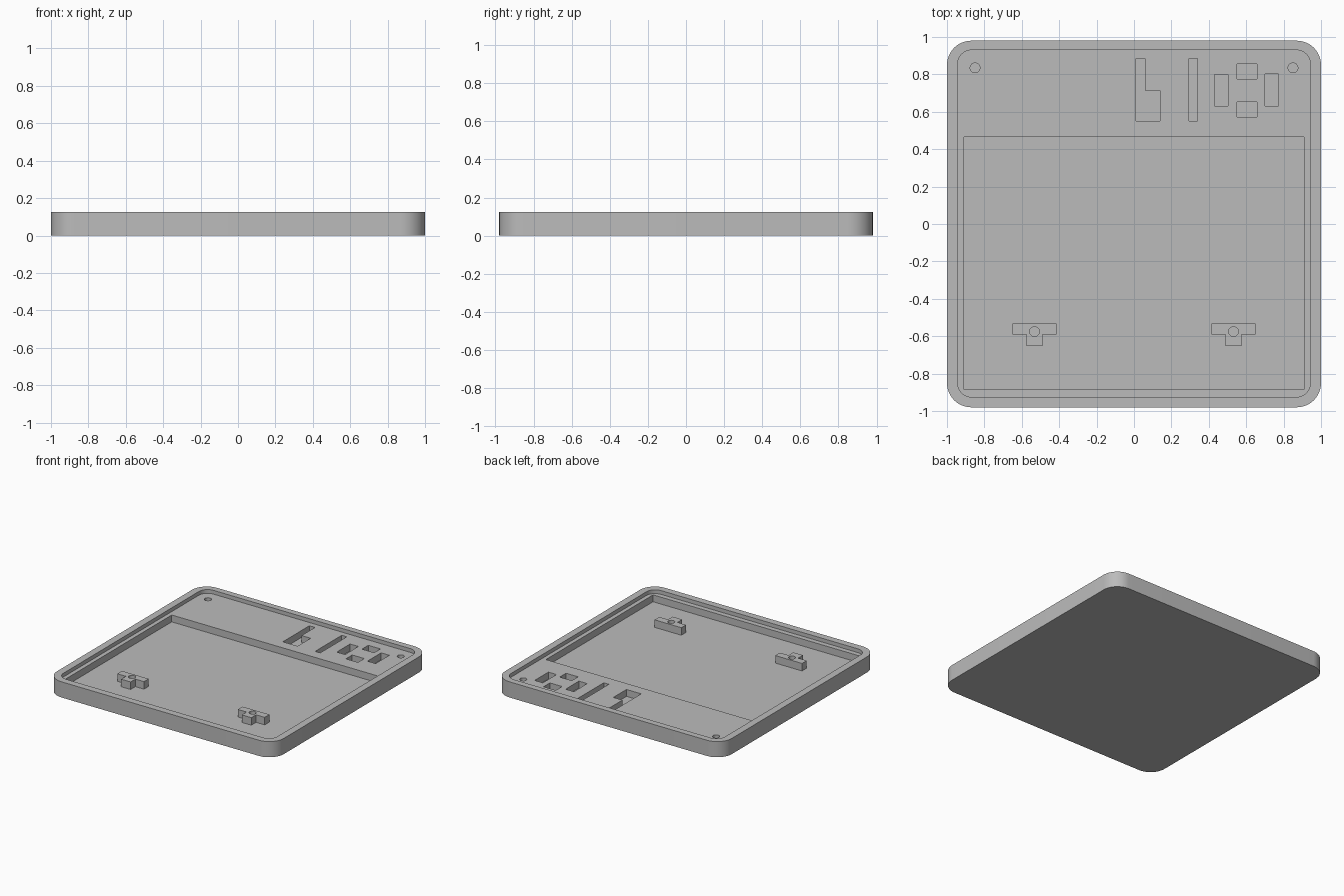
import bpy
import bmesh
from math import cos, sin, pi

old = bpy.data.objects.get("Cube")
if old:
    bpy.data.objects.remove(old, do_unlink=True)

TOP, LEDGE, FLOOR = 0.125, 0.095, 0.04

grey = bpy.data.materials.new("plain grey")
grey.use_nodes = True
grey.diffuse_color = (0.5, 0.5, 0.5, 1)
grey.node_tree.nodes["Principled BSDF"].inputs["Base Color"].default_value = (0.5, 0.5, 0.5, 1)


def rect(x0, x1, y0, y1):
    return [(x0, y0), (x1, y0), (x1, y1), (x0, y1)]


def rounded(x0, x1, y0, y1, r, n=12):
    corners = [(x1 - r, y0 + r, -pi / 2), (x1 - r, y1 - r, 0),
               (x0 + r, y1 - r, pi / 2), (x0 + r, y0 + r, pi)]
    return [(cx + r * cos(a + pi / 2 * i / n), cy + r * sin(a + pi / 2 * i / n))
            for cx, cy, a in corners for i in range(n + 1)]


def circle(cx, cy, r=0.026, n=32):
    return [(cx + r * cos(2 * pi * i / n), cy + r * sin(2 * pi * i / n)) for i in range(n)]


def prism(name, outlines, z0, z1):
    """Extrude one or more flat outlines from z0 to z1 as one object."""
    bm = bmesh.new()
    for outline in outlines:
        low = [bm.verts.new((x, y, z0)) for x, y in outline]
        high = [bm.verts.new((x, y, z1)) for x, y in outline]
        bm.faces.new(low[::-1])
        bm.faces.new(high)
        for i in range(len(low)):
            j = (i + 1) % len(low)
            bm.faces.new((low[i], low[j], high[j], high[i]))
    bmesh.ops.recalc_face_normals(bm, faces=bm.faces)
    mesh = bpy.data.meshes.new(name)
    bm.to_mesh(mesh)
    bm.free()
    mesh.materials.append(grey)
    ob = bpy.data.objects.new(name, mesh)
    bpy.context.collection.objects.link(ob)
    return ob


def select(ob):
    bpy.ops.object.select_all(action='DESELECT')
    ob.select_set(True)
    bpy.context.view_layer.objects.active = ob


def cut(ob, outlines, z0):
    """Sink the outlines into an object down to z0."""
    cutter = prism("cutter", outlines, z0, TOP + 0.1)
    cutter.hide_render = True
    mod = ob.modifiers.new("cut", 'BOOLEAN')
    mod.operation, mod.solver, mod.object = 'DIFFERENCE', 'EXACT', cutter
    select(ob)
    bpy.ops.object.modifier_apply(modifier=mod.name)
    bpy.data.objects.remove(cutter, do_unlink=True)


def smooth(ob):
    select(ob)
    bpy.ops.object.shade_smooth_by_angle(angle=pi / 6)


# Tray with raised rim and recessed ledge
tray = prism("tray", [rounded(-1, 1, -0.98, 0.98, 0.13)], 0, TOP)
cut(tray, [rounded(-0.943, 0.943, -0.925, 0.93, 0.075)], LEDGE)

# Large pocket, slots and screw holes sunk into the ledge
slots = [
    [(0.01, 0.55), (0.14, 0.55), (0.14, 0.715), (0.06, 0.715), (0.06, 0.885), (0.01, 0.885)],
    rect(0.295, 0.34, 0.55, 0.885),
    rect(0.43, 0.503, 0.63, 0.798),
    rect(0.70, 0.772, 0.63, 0.803),
    rect(0.55, 0.657, 0.775, 0.855),
    rect(0.55, 0.657, 0.573, 0.653),
]
holes = [circle(s * 0.85, 0.835) for s in (-1, 1)]
cut(tray, [rect(-0.91, 0.91, -0.885, 0.465)] + slots + holes, FLOOR)
smooth(tray)

# T-shaped posts with screw holes on the pocket floor
for side, s in (("right", -1), ("left", 1)):
    cx = s * 0.532
    tee = [(cx - 0.042, -0.652), (cx + 0.042, -0.652), (cx + 0.042, -0.592),
           (cx + 0.118, -0.592), (cx + 0.118, -0.533), (cx - 0.118, -0.533),
           (cx - 0.118, -0.592), (cx - 0.042, -0.592)]
    post = prism(side + "_post", [tee], FLOOR, LEDGE + 0.005)
    cut(post, [circle(cx, -0.575)], FLOOR + 0.01)
    smooth(post)
